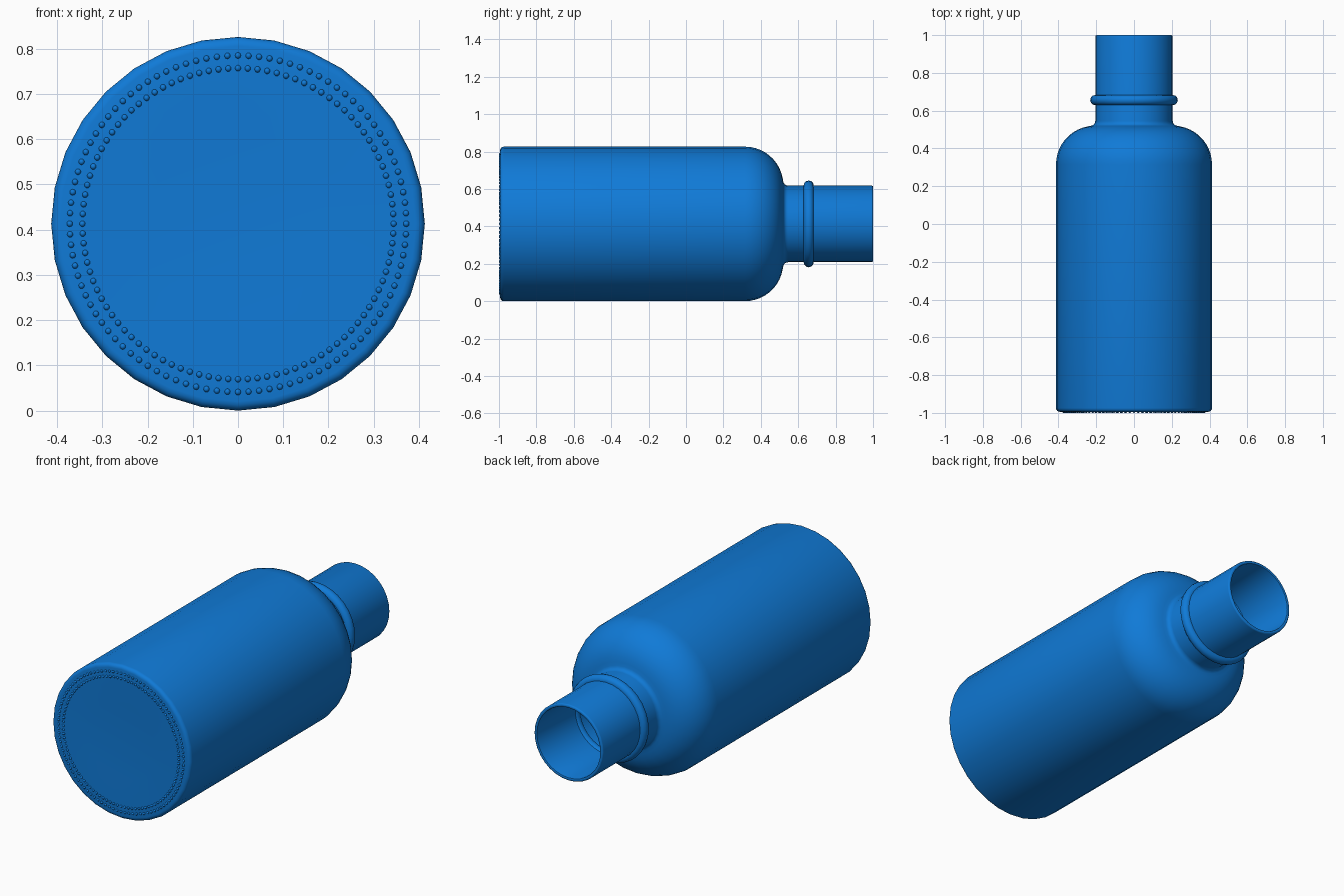
import bpy, bmesh, math
from mathutils import Vector, Matrix

cube = bpy.data.objects.get("Cube")
if cube:
    bpy.data.objects.remove(cube)

AXIS_Z = 0.413   # height of the bottle's lying axis
R = 0.413        # body radius
NECK = 0.205     # neck radius
SEGMENTS = 32

blue = bpy.data.materials.new("bottle blue")
blue.use_nodes = True
colour = (0.005, 0.195, 0.68, 1)
blue.diffuse_color = colour
blue.node_tree.nodes["Principled BSDF"].inputs["Base Color"].default_value = colour


def finish(name, bm):
    """Turn a bmesh into a smooth-shaded blue object."""
    mesh = bpy.data.meshes.new(name)
    bmesh.ops.recalc_face_normals(bm, faces=bm.faces)
    bm.to_mesh(mesh)
    bm.free()
    mesh.materials.append(blue)
    obj = bpy.data.objects.new(name, mesh)
    obj.location.z = AXIS_Z
    bpy.context.collection.objects.link(obj)
    bpy.ops.object.select_all(action='DESELECT')
    obj.select_set(True)
    bpy.context.view_layer.objects.active = obj
    bpy.ops.object.shade_smooth_by_angle(angle=math.radians(40))
    return obj


def lathe(name, profile, closed=False):
    """Revolve (radius, y) points around the y axis."""
    bm = bmesh.new()
    verts = [bm.verts.new((0, y, r)) for r, y in profile]
    edges = [bm.edges.new(pair) for pair in zip(verts, verts[1:])]
    if closed:
        edges.append(bm.edges.new((verts[-1], verts[0])))
    bmesh.ops.spin(bm, geom=verts + edges, cent=(0, 0, 0), axis=(0, 1, 0),
                   angle=math.tau, steps=SEGMENTS)
    bmesh.ops.remove_doubles(bm, verts=bm.verts, dist=0.0001)
    return finish(name, bm)


def arc(r, y, radius, start, end, steps):
    """Arc points; 0 degrees points outward, 90 towards the mouth."""
    angles = [math.radians(start + (end - start) * i / steps) for i in range(steps + 1)]
    return [(r + radius * math.cos(a), y + radius * math.sin(a)) for a in angles]


# Hollow bottle: dished base, wall, shoulder, neck, rim, then the inside
outside = [(0, -0.986), (0.2, -0.989), (0.335, -0.994)]
outside += arc(R - 0.02, -0.974, 0.02, -90, 0, 4)
outside += arc(R - 0.205, 0.315, 0.205, 0, 80, 10)
outside += arc(NECK + 0.025, 0.545, 0.025, 260, 180, 4)
outside += arc(NECK - 0.008, 0.992, 0.008, 0, 90, 3)
inside = arc(NECK - 0.012, 0.994, 0.006, 90, 180, 2)
inside += [(NECK - 0.018, 0.505)]
inside += arc(R - 0.205, 0.315, 0.187, 85, 0, 8)
inside += [(R - 0.018, -0.965), (0, -0.965)]
lathe("bottle", outside + inside)

# Rounded collar around the neck
lathe("neck_collar", arc(NECK, 0.656, 0.027, 0, 330, 11), closed=True)


# Two rings of small grip beads on the base
def bead_ring(name, radius, count=100):
    bm = bmesh.new()
    for i in range(count):
        a = math.tau * i / count
        place = Matrix.Translation(Vector((radius * math.sin(a), -0.9935, radius * math.cos(a))))
        bmesh.ops.create_uvsphere(bm, u_segments=10, v_segments=6, radius=0.0068, matrix=place)
    return finish(name, bm)


bead_ring("outer_base_beads", 0.372)
bead_ring("inner_base_beads", 0.344)
